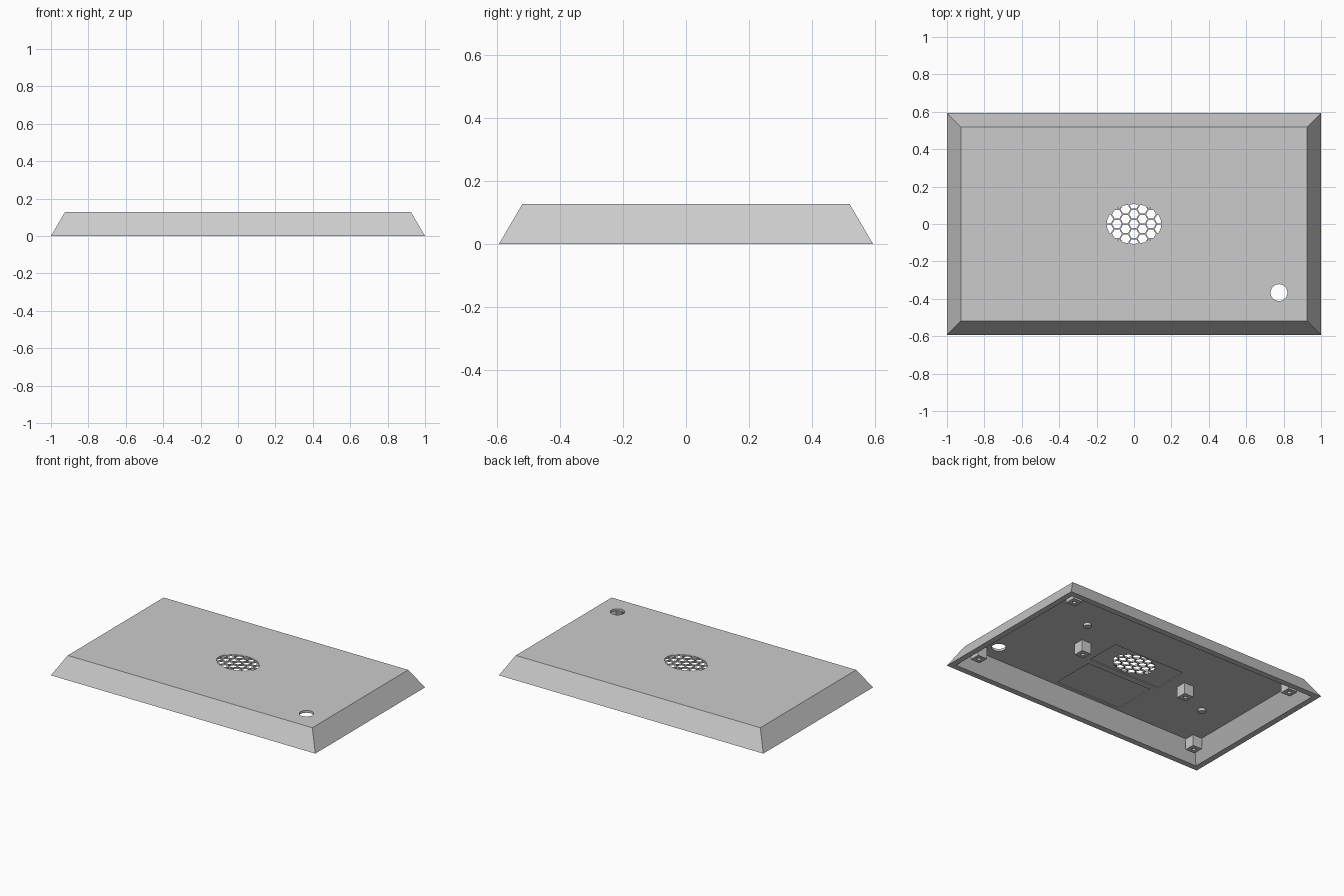
import bpy, bmesh, math

cube = bpy.data.objects.get("Cube")
if cube:
    bpy.data.objects.remove(cube, do_unlink=True)

HEIGHT, CEILING, POST_BASE = 0.128, 0.112, 0.037
SLOPE = 0.586  # inward lean of the walls per unit of height

plastic = bpy.data.materials.new("grey_plastic")
plastic.use_nodes = True
GREY = (0.6, 0.6, 0.6, 1)
plastic.diffuse_color = GREY
plastic.node_tree.nodes["Principled BSDF"].inputs["Base Color"].default_value = GREY


def prisms(name, outlines):
    """One object made of closed prisms, each given as (lower ring, upper ring)."""
    bm = bmesh.new()
    for low, high in outlines:
        lo = [bm.verts.new(p) for p in low]
        hi = [bm.verts.new(p) for p in high]
        bm.faces.new(lo[::-1])
        bm.faces.new(hi)
        for i in range(len(lo)):
            j = (i + 1) % len(lo)
            bm.faces.new((lo[i], lo[j], hi[j], hi[i]))
    mesh = bpy.data.meshes.new(name)
    bm.to_mesh(mesh)
    bm.free()
    mesh.materials.append(plastic)
    obj = bpy.data.objects.new(name, mesh)
    bpy.context.collection.objects.link(obj)
    return obj


def rect(x, y, hx, hy, z):
    return [(x - hx, y - hy, z), (x + hx, y - hy, z), (x + hx, y + hy, z), (x - hx, y + hy, z)]


def ring(x, y, rx, ry, z, sides):
    return [(x + rx * math.cos(math.tau * i / sides), y + ry * math.sin(math.tau * i / sides), z)
            for i in range(sides)]


def box(x, y, hx, hy, z0, z1):
    return rect(x, y, hx, hy, z0), rect(x, y, hx, hy, z1)


def tube(x, y, r, z0, z1, sides=32, ry=None):
    return ring(x, y, r, ry or r, z0, sides), ring(x, y, r, ry or r, z1, sides)


def taper(hx, hy, z0, z1):
    """Sloped block whose half sizes are measured at z = 0."""
    return tuple(rect(0, 0, hx - SLOPE * z, hy - SLOPE * z, z) for z in (z0, z1))


def boolean(obj, cutter, operation="DIFFERENCE"):
    mod = obj.modifiers.new("cut", "BOOLEAN")
    mod.operation, mod.solver, mod.object = operation, "EXACT", cutter
    cutter.hide_render = True
    bpy.context.view_layer.objects.active = obj
    bpy.ops.object.modifier_apply(modifier=mod.name)
    bpy.data.objects.remove(cutter, do_unlink=True)


def smooth(obj):
    bpy.ops.object.select_all(action="DESELECT")
    obj.select_set(True)
    bpy.context.view_layer.objects.active = obj
    bpy.ops.object.shade_smooth_by_angle(angle=math.radians(30))


# Hollow lid with sloped walls
shell = prisms("lid_shell", [taper(1.0, 0.593, 0, HEIGHT)])
boolean(shell, prisms("cavity_cutter", [taper(0.96, 0.553, -0.02, CEILING)]))

# Shallow rectangular recesses on the underside
boolean(shell, prisms("recess_cutter", [
    box(-0.02, 0, 0.27, 0.12, 0.1, CEILING + 0.005),
    box(-0.02, -0.315, 0.247, 0.15, 0.1, CEILING + 0.005)]))

# Honeycomb grille trimmed to an oval
PITCH = 0.0525
cells = []
for col in range(-3, 4):
    for row in range(-3, 4):
        y = (row + 0.5 * (col % 2)) * PITCH
        cells.append(tube(col * PITCH * math.sqrt(0.75), y, 0.0262, 0.09, 0.15, 6))
grille = prisms("grille_cutter", cells)
boolean(grille, prisms("oval_cutter", [tube(0, 0, 0.146, 0.08, 0.16, 48, ry=0.106)]), "INTERSECT")
boolean(shell, grille)

# Round opening in the front left corner
boolean(shell, prisms("opening_cutter", [tube(0.775, -0.367, 0.045, 0.09, 0.15, 40)]))
smooth(shell)

# Screw posts: four corners and two in the middle
spots = [(sx * 0.86, sy * 0.455) for sx in (-1, 1) for sy in (-1, 1)] + [(-0.41, 0), (0.41, 0)]
posts = prisms("screw_posts", [box(x, y, 0.035, 0.035, POST_BASE, CEILING + 0.004) for x, y in spots])
boolean(posts, prisms("screw_cutter", [tube(x, y, 0.012, 0, 0.1, 20) for x, y in spots]))
smooth(posts)

# Two short locating pegs
pegs = prisms("locating_pegs", [tube(x, y, 0.024, CEILING - 0.018, CEILING + 0.004)
                                for x, y in ((0.54, 0.2), (-0.67, -0.15))])
smooth(pegs)
